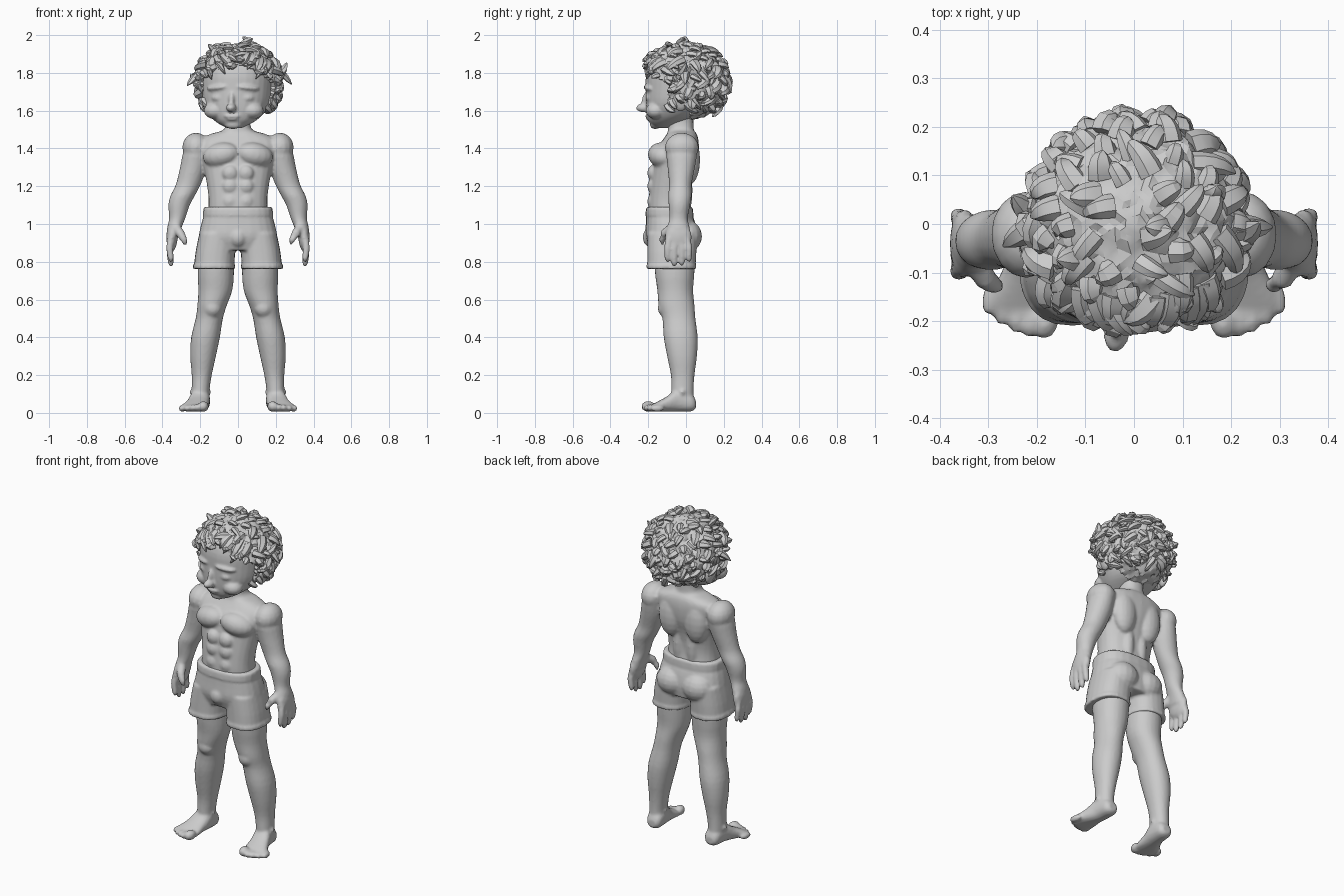
import bpy, bmesh, math, random
from mathutils import Vector, Matrix, noise

if "Cube" in bpy.data.objects:
    bpy.data.objects.remove(bpy.data.objects["Cube"])

random.seed(7)
grey = bpy.data.materials.new("clay grey")
grey.diffuse_color = (0.6, 0.6, 0.6, 1)
grey.use_nodes = True
grey.node_tree.nodes["Principled BSDF"].inputs["Base Color"].default_value = grey.diffuse_color


def loft(bm, rows, axis="z", n=24, power=2.3, sub=3, side=1):
    """Closed smooth tube; row = (height, centre x, half width, low, high of the third axis)."""
    P = [Vector(r) for r in rows]
    fine = []
    for i in range(len(P) - 1):
        a, b, c, d = P[max(i - 1, 0)], P[i], P[i + 1], P[min(i + 2, len(P) - 1)]
        for k in range(sub):
            t = k / sub
            fine.append(b + 0.5 * t * ((c - a) + t * ((2 * a - 5 * b + 4 * c - d)
                                                   + t * (3 * (b - c) + d - a))))
    fine.append(P[-1])
    rings = []
    for h, cx, rx, lo, hi in fine:
        ring = []
        for k in range(n):
            a = 2 * math.pi * k / n
            u, v = [math.copysign(abs(f) ** (2 / power), f) for f in (math.cos(a), math.sin(a))]
            x, w = side * (cx + rx * u), (lo + hi) / 2 + (hi - lo) / 2 * v
            ring.append(bm.verts.new((x, w, h) if axis == "z" else (x, h, w)))
        rings.append(ring)
    for r0, r1 in zip(rings, rings[1:]):
        for k in range(n):
            bm.faces.new((r0[k], r0[(k + 1) % n], r1[(k + 1) % n], r1[k]))
    bm.faces.new(rings[0])
    bm.faces.new(rings[-1])


def blob(bm, c, r, rot=(0, 0, 0)):
    """Ellipsoid with optional tilt (degrees about x, y, z)."""
    m = Matrix.Translation(c)
    for ang, ax in zip(rot, "XYZ"):
        m = m @ Matrix.Rotation(math.radians(ang), 4, ax)
    bmesh.ops.create_uvsphere(bm, u_segments=16, v_segments=10, radius=1,
                              matrix=m @ Matrix.Diagonal((*r, 1)))


def tube(bm, pts, radii, n=6, flat=1.0):
    """Tapered tube along points."""
    rings = []
    for i, p in enumerate(pts):
        t = (pts[min(i + 1, len(pts) - 1)] - pts[max(i - 1, 0)]).normalized()
        u = t.cross(Vector((0.3, 0.2, 0.93))).normalized()
        v = t.cross(u)
        rings.append([bm.verts.new(p + radii[i] * (u * math.cos(2 * math.pi * k / n)
                      + v * flat * math.sin(2 * math.pi * k / n))) for k in range(n)])
    for r0, r1 in zip(rings, rings[1:]):
        for k in range(n):
            bm.faces.new((r0[k], r0[(k + 1) % n], r1[(k + 1) % n], r1[k]))
    bm.faces.new(rings[0])
    bm.faces.new(rings[-1])


def finish(bm, name, voxel=None, smooth=3, angle=35):
    bmesh.ops.recalc_face_normals(bm, faces=bm.faces)
    me = bpy.data.meshes.new(name)
    bm.to_mesh(me)
    bm.free()
    me.materials.append(grey)
    ob = bpy.data.objects.new(name, me)
    bpy.context.collection.objects.link(ob)
    if voxel:
        m = ob.modifiers.new("fuse", "REMESH")
        m.mode, m.voxel_size, m.use_smooth_shade = "VOXEL", voxel, True
        m = ob.modifiers.new("soften", "SMOOTH")
        m.factor, m.iterations = 0.5, smooth
    else:
        bpy.ops.object.select_all(action="DESELECT")
        ob.select_set(True)
        bpy.context.view_layer.objects.active = ob
        bpy.ops.object.shade_smooth_by_angle(angle=math.radians(angle))
    return ob


# body: torso and neck
bm = bmesh.new()
loft(bm, [(0.95, 0, .17, -.19, .05), (1.08, 0, .157, -.20, .025), (1.16, 0, .158, -.195, .02),
          (1.25, 0, .172, -.185, .035), (1.33, 0, .19, -.175, .06), (1.40, 0, .21, -.155, .068),
          (1.45, 0, .20, -.12, .065), (1.48, 0, .135, -.10, .055), (1.505, 0, .07, -.095, .04),
          (1.60, 0, .065, -.09, .04)])
for s in (1, -1):
    blob(bm, (s * .09, -.13, 1.365), (.1, .07, .065), (0, s * 12, s * 14))      # chest
    blob(bm, (s * .085, .02, 1.34), (.075, .055, .13))                          # back
    blob(bm, (s * .045, -.01, 1.18), (.04, .045, .16))                          # lower back
    for z in (1.27, 1.20, 1.12):
        blob(bm, (s * .042, -.175, z), (.042, .03, .042))                       # stomach
    # arm
    blob(bm, (s * .222, -.022, 1.405), (.073, .09, .078))
    loft(bm, [(.93, .345, .032, -.10, .025), (.98, .337, .038, -.10, .02), (1.03, .322, .043, -.088, .01),
              (1.10, .312, .057, -.092, .022), (1.15, .293, .065, -.095, .03),
              (1.21, .263, .066, -.09, .03), (1.30, .235, .072, -.098, .048),
              (1.38, .22, .07, -.105, .06), (1.43, .20, .06, -.09, .055)], n=18, power=2, side=s)
    # hand with fingers and thumb
    blob(bm, (s * .35, -.04, .93), (.03, .072, .075))
    for y, z in ((-.098, .80), (-.062, .775), (-.022, .78), (.016, .80)):
        tube(bm, [Vector((s * .355, y * .8 - .01, .93)), Vector((s * .362, y, .87)),
                  Vector((s * .356, y, z + .02)), Vector((s * .352, y, z))],
             [.02, .019, .017, .009], 8)
    tube(bm, [Vector((s * .33, -.07, .98)), Vector((s * .305, -.115, .95)),
              Vector((s * .285, -.128, .915)), Vector((s * .278, -.125, .89))],
         [.028, .024, .018, .009], 8)
    # leg
    loft(bm, [(.90, .11, .09, -.17, .05), (.75, .117, .096, -.165, .045), (.65, .12, .09, -.152, .038),
              (.57, .137, .078, -.145, .045), (.50, .152, .072, -.125, .05), (.40, .172, .076, -.118, .062),
              (.30, .185, .068, -.10, .058), (.20, .192, .053, -.08, .045), (.12, .198, .047, -.078, .04),
              (.05, .198, .045, -.08, .042)], power=2.1, side=s)
    blob(bm, (s * .135, -.105, .555), (.05, .045, .05))                         # knee
    # foot with toes
    loft(bm, [(.052, .195, .025, .025, .065), (.03, .195, .045, .008, .10), (-.04, .2, .052, .006, .13),
              (-.10, .214, .06, .006, .088), (-.16, .228, .074, .006, .055), (-.19, .228, .065, .006, .04)],
         axis="y", side=s, n=18)
    for i in range(5):
        r = (.028, .021, .02, .019, .018)[i]
        blob(bm, (s * (.183 + .028 * i), -.2 + .003 * i * i, .006 + r), (r, .038, r), (0, 0, s * 12))
    blob(bm, (s * .2, -.02, .11), (.058, .028, .028))                           # ankle
finish(bm, "body", .0085)

# shorts: hips, two leg tubes, hems and waistband
bm = bmesh.new()
loft(bm, [(.86, 0, .2, -.19, .05), (.93, 0, .208, -.215, .06), (1.0, 0, .195, -.213, .05),
          (1.05, 0, .181, -.21, .035), (1.09, 0, .178, -.207, .032)], power=2.5)
loft(bm, [(1.045, 0, .186, -.215, .04), (1.085, 0, .184, -.212, .037)], power=2.5)
for s in (1, -1):
    loft(bm, [(.765, .127, .107, -.205, .05), (.85, .12, .105, -.205, .055),
              (.95, .105, .1, -.205, .06)], side=s, power=2.4)
    loft(bm, [(.762, .127, .112, -.21, .055), (.785, .127, .111, -.21, .055)], side=s, power=2.4)
    blob(bm, (s * .085, .005, .935), (.095, .08, .085))
blob(bm, (0, -.17, .93), (.055, .06, .06))
finish(bm, "shorts", .0085, 2)

# head: skull, jaw and features, turned slightly to one side
bm = bmesh.new()
loft(bm, [(1.508, 0, .04, -.165, -.09), (1.54, 0, .1, -.195, -.01), (1.58, 0, .143, -.207, .07),
          (1.64, 0, .176, -.212, .12), (1.72, 0, .188, -.213, .15), (1.80, 0, .19, -.21, .165),
          (1.87, 0, .165, -.18, .15), (1.92, 0, .1, -.11, .09)], power=2.1, n=32)
blob(bm, (0, -.225, 1.615), (.027, .042, .024))                                 # nose
blob(bm, (0, -.212, 1.655), (.016, .025, .05), (-12, 0, 0))
blob(bm, (0, -.2, 1.571), (.045, .018, .009))                                   # lips
blob(bm, (0, -.195, 1.557), (.036, .018, .01))
blob(bm, (0, -.165, 1.525), (.045, .028, .022))                                 # chin
for s in (1, -1):
    blob(bm, (s * .1, -.145, 1.6), (.06, .055, .045))                           # cheek
    blob(bm, (s * .08, -.182, 1.722), (.065, .03, .016), (0, s * 6, s * 22))    # brow
    blob(bm, (s * .08, -.178, 1.668), (.038, .026, .022), (0, 0, s * 22))       # eye
    blob(bm, (s * .19, .0, 1.65), (.02, .04, .055), (0, s * 10, 0))             # ear
head = finish(bm, "head", .008, 1)
head.rotation_euler.z = math.radians(-9)

# hair cap: noisy shell tucked inside the skull where the face shows
C, E = Vector((.004, -.006, 1.752)), Vector((.218, .222, .205))


def on_face(p):
    return p.y < -.1 and p.z < 1.835 - 2.2 * (p.x + .01) ** 2


def scalp(d, lift=1.0):
    return C + Vector((d.x * E.x, d.y * E.y, d.z * E.z)) * lift


bm = bmesh.new()
bmesh.ops.create_icosphere(bm, subdivisions=5, radius=1)
for v in bm.verts:
    d = v.co.normalized()
    k = .99 + .07 * noise.noise(d * 4.5) + .05 * noise.noise(d * 11 + Vector((3, 1, 5)))
    p = scalp(d, k)
    if on_face(scalp(d)) or (d.z < -.75 and d.y < .1):
        p = C + (scalp(d) - C) * .72
    v.co = p
bmesh.ops.dissolve_degenerate(bm, dist=.001, edges=bm.edges)
finish(bm, "hair_cap", angle=20)

# curls: tapered locks sweeping down from the crown with tips flicked outward
bm = bmesh.new()


def lock(d, sweep, flick, width, length):
    pts, rad = [], []
    for i in range(6):
        t = i / 5
        q = (d + sweep * length * t).normalized()
        pts.append(scalp(q, .97 + flick * t * t + .07 * math.sin(math.pi * t)))
        rad.append(width * (1 - t * t) ** .7 + .003)
    tube(bm, pts, rad, 6, .7)


count = 150
for i in range(count):
    z = .97 - 1.6 * (i + .5) / count
    a = i * 2.39996
    r = math.sqrt(1 - z * z)
    d = Vector((r * math.cos(a), r * math.sin(a), z))
    if on_face(scalp(d)):
        continue
    down = (Vector((0, 0, -1)) + d * z)
    around = d.cross(Vector((0, 0, 1)))
    sweep = (down.normalized() * random.uniform(.3, 1) + around.normalized() * random.uniform(-.9, .9))
    length = random.uniform(.25, .45)
    if on_face(scalp((d + sweep * length).normalized())):
        length *= .5
    lock(d, sweep, random.uniform(-.02, .16), random.uniform(.017, .03), length)

# larger loose curls that break the outline
for d, sweep, flick in (((-.55, -.3, .78), (-.25, 0, .25), .3), ((-.35, .3, .85), (-.5, 0, .3), .2),
                        ((.1, -.1, 1), (.35, .1, .2), .2), ((.3, 0, .95), (-.3, 0, .3), .2),
                        ((.9, 0, .35), (.3, 0, -.6), .32), ((.95, -.1, .1), (.1, .2, .5), .3),
                        ((-.95, 0, .2), (0, -.2, -.4), .3), ((-.95, .1, -.1), (0, .2, .4), .25),
                        ((.25, .95, .1), (.1, .1, -.5), .2), ((-.6, .75, .1), (-.3, 0, .3), .15),
                        ((.85, .2, -.5), (.2, 0, -.4), .18), ((-.85, .1, -.5), (-.2, 0, -.4), .15),
                        ((.75, .3, .65), (.2, .2, .4), .2)):
    lock(Vector(d).normalized(), Vector(sweep), flick, .026, .7)

# fringe over the forehead
for i in range(9):
    x = -.72 + .18 * i
    lock(Vector((x, -.62, .68)).normalized(), Vector((random.uniform(-.4, .4), -.5, -.75)),
         .03, .026, .35 + .45 * abs(x))
finish(bm, "hair_curls", angle=25)
